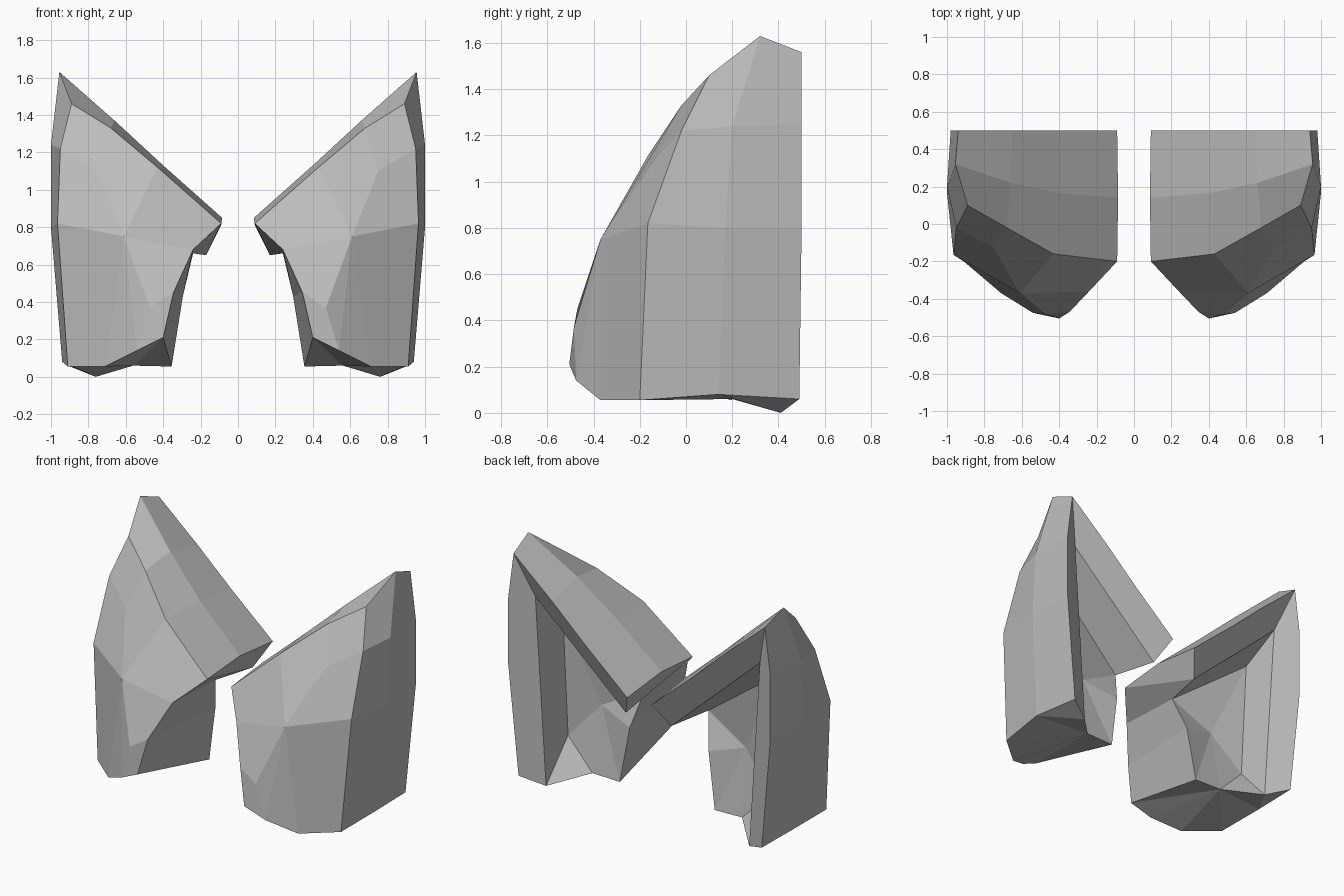
import bpy
import bmesh

cube = bpy.data.objects.get("Cube")
if cube:
    bpy.data.objects.remove(cube, do_unlink=True)

grey = bpy.data.materials.new("plain_grey")
grey.use_nodes = True
colour = (0.5, 0.5, 0.5, 1)
grey.diffuse_color = colour
grey.node_tree.nodes["Principled BSDF"].inputs["Base Color"].default_value = colour

# Sloping top panel, rows run from the outer peak down to the inner tip
top_front = [(.89, .10, 1.46), (.68, -.02, 1.33), (.43, -.16, 1.12), (.09, -.20, .82)]
top_ridge = [(.955, .32, 1.63), (.66, .22, 1.37), (.40, .165, 1.13), (.085, .14, .85)]
top_back = [(.94, .50, 1.56), (.65, .50, 1.31), (.40, .50, 1.08), (.09, .50, .81)]

# Outer side wall, rows run from the peak down to the base
side_front = [top_front[0], (.95, -.02, 1.22), (.965, -.165, .82), (.91, -.20, .055)]
side_ridge = [top_ridge[0], (1.0, .20, 1.24), (1.0, .17, .80), (.94, .14, .08)]
side_back = [top_back[0], (.98, .50, 1.25), (.98, .50, .80), (.91, .49, .06)]

# Faceted front: brow, nose and lower edge
brow = (.75, -.13, 1.10)
nose = (.61, -.37, .75)
chin = (.47, -.485, .37)
low_mid = (.54, -.475, .14)
low_outer = (.71, -.37, .055)

# Inner side wall, front edge and back edge
inner_front = [(.24, -.36, .68), (.345, -.47, .45), (.40, -.505, .21)]
inner_back = [(.24, .10, .66), (.295, .18, .43), (.355, .20, .055)]

# Recess in the back
rim_inner = (.17, .40, .65)
rim_outer = (.84, .41, 1.26)
rim_base = (.76, .41, 0)
recess_top = (.78, .20, 1.06)
recess_low = (.756, .18, .256)
recess_mid = (.54, .13, .50)
base_mid = (.56, .20, .06)


def strip(row_a, row_b):
    """Quads that join two rows of points."""
    return [(row_a[i], row_a[i + 1], row_b[i + 1], row_b[i])
            for i in range(len(row_a) - 1)]


def fan(centre, ring):
    """Triangles from one centre to a chain of points."""
    return [(centre, a, b) for a, b in zip(ring, ring[1:])]


faces = []
faces += strip(top_front, top_ridge) + strip(top_ridge, top_back)
faces += strip(side_front, side_ridge) + strip(side_ridge, side_back)

# Front
faces += strip(top_front, [side_front[1], brow, nose, inner_front[0]])
faces += [(brow, nose, side_front[2], side_front[1])]
faces += strip([nose, chin, low_mid], inner_front)
faces += fan(nose, [chin, low_mid, low_outer])
faces += [(nose, low_outer, side_front[3], side_front[2])]

# Inner side and the underside of the tip
faces += strip(inner_front, inner_back)
faces += [(top_front[3], top_ridge[3], top_back[3], rim_inner),
          (top_front[3], rim_inner, inner_back[0], inner_front[0])]

# Back rim
faces += [(*top_back, rim_inner, rim_outer), (*side_back, rim_base, rim_outer)]

# Recess
faces += [(rim_outer, rim_inner, inner_back[0], recess_top),
          (rim_outer, recess_top, recess_low, rim_base),
          (rim_base, recess_low, base_mid)]
faces += fan(recess_mid, [recess_top, recess_low, base_mid,
                          *reversed(inner_back), recess_top])

# Base
faces += fan(base_mid, [inner_back[2], inner_front[2], low_mid, low_outer,
                        side_front[3], side_ridge[3], rim_base])
faces += [(side_ridge[3], side_back[3], rim_base)]


def build_guard(name, side):
    bm = bmesh.new()
    verts = {}
    for face in faces:
        for p in face:
            if p not in verts:
                verts[p] = bm.verts.new((p[0] * side, p[1], p[2]))
        bm.faces.new([verts[p] for p in face])
    bmesh.ops.recalc_face_normals(bm, faces=bm.faces)
    mesh = bpy.data.meshes.new(name)
    bm.to_mesh(mesh)
    bm.free()
    mesh.materials.append(grey)
    bpy.context.collection.objects.link(bpy.data.objects.new(name, mesh))


build_guard("left_guard", 1)
build_guard("right_guard", -1)
